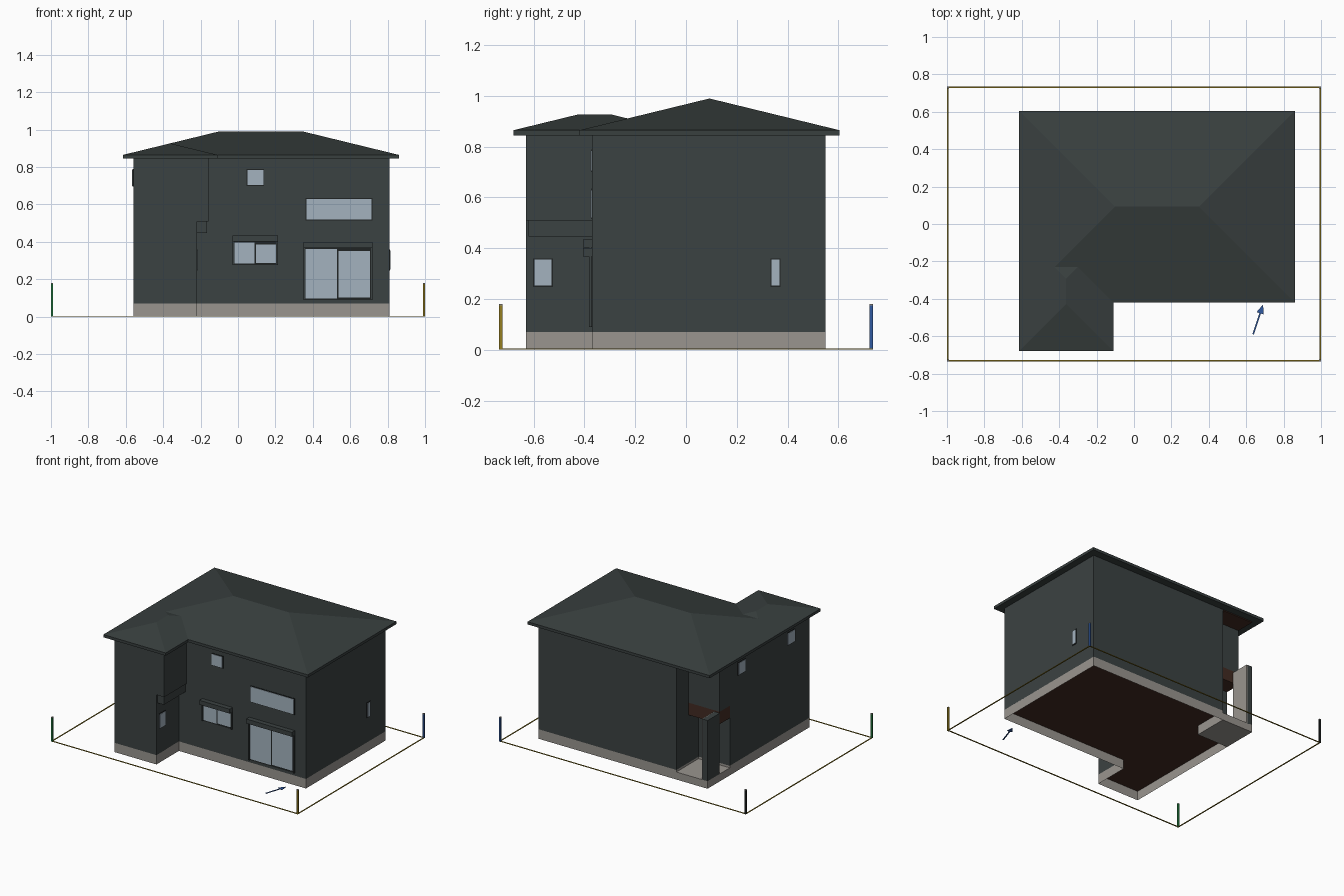
import bpy, bmesh
from mathutils import Vector

if "Cube" in bpy.data.objects:
    bpy.data.objects.remove(bpy.data.objects["Cube"])


def material(name, rgb):
    m = bpy.data.materials.new(name)
    m.diffuse_color = (*rgb, 1)
    m.use_nodes = True
    m.node_tree.nodes["Principled BSDF"].inputs["Base Color"].default_value = m.diffuse_color
    return m


WALL = material("wall slate", (0.044, 0.054, 0.054))
ROOF = material("roof slate", (0.040, 0.050, 0.049))
STONE = material("foundation grey", (0.32, 0.30, 0.275))
GLASS = material("window glass", (0.37, 0.45, 0.52))
BROWN = material("wood brown", (0.055, 0.024, 0.016))
FRAME = material("frame black", (0.014, 0.017, 0.017))
YELLOW = material("boundary yellow", (0.30, 0.21, 0.015))
GREEN = material("marker green", (0.02, 0.24, 0.06))
BLUE = material("marker blue", (0.03, 0.10, 0.35))


def finish(name, bm, *mats):
    bmesh.ops.recalc_face_normals(bm, faces=bm.faces)
    me = bpy.data.meshes.new(name)
    bm.to_mesh(me)
    bm.free()
    for m in mats:
        me.materials.append(m)
    ob = bpy.data.objects.new(name, me)
    bpy.context.collection.objects.link(ob)
    return ob


def prism(name, outline, z0, z1, mat, under=None, wall=0):
    """Extrude an outline; 'under' colours the bottom, 'wall' hollows it."""
    bm = bmesh.new()
    f = bm.faces.new([bm.verts.new((x, y, z0)) for x, y in outline])
    if wall:
        bmesh.ops.inset_individual(bm, faces=[f], thickness=wall)
        bmesh.ops.delete(bm, geom=[f], context='FACES_ONLY')
    r = bmesh.ops.extrude_face_region(bm, geom=bm.faces[:], use_keep_orig=True)
    for v in r["geom"]:
        if isinstance(v, bmesh.types.BMVert):
            v.co.z = z1
    ob = finish(name, bm, mat, *([under] if under else []))
    if under:
        for p in ob.data.polygons:
            p.material_index = int(p.normal.z < -0.5)
    return ob


def box(name, x, y, z, mat, under=None):
    rect = [(x[0], y[0]), (x[1], y[0]), (x[1], y[1]), (x[0], y[1])]
    return prism(name, rect, z[0], z[1], mat, under)


def hip_roof(name, x0, x1, y0, y1):
    """Hipped roof with a square-cut eave; the ridge follows the long side."""
    h = min(x1 - x0, y1 - y0) / 2
    top = 0.865 + h * 0.244
    bm = bmesh.new()
    rect = [(x0, y0), (x1, y0), (x1, y1), (x0, y1)]
    lo = [bm.verts.new((x, y, 0.845)) for x, y in rect]
    hi = [bm.verts.new((x, y, 0.865)) for x, y in rect]
    a = bm.verts.new((x0 + h, y0 + h, top))
    b = bm.verts.new((x1 - h, y1 - h, top))
    bm.faces.new(lo)
    for i in range(4):
        j = (i + 1) % 4
        bm.faces.new((lo[i], lo[j], hi[j], hi[i]))
    ends = [a, b, b, a] if x1 - x0 > y1 - y0 else [a, a, b, b]
    for i in range(4):
        j = (i + 1) % 4
        tip = [ends[j], ends[i]] if ends[i] != ends[j] else [ends[i]]
        bm.faces.new([hi[i], hi[j]] + tip)
    return finish(name, bm, ROOF)


def window(name, axis, sign, at, a, z, frame=True):
    """Thin glass plate on a dark frame plate, facing along one axis."""
    def plate(n, g, depth, mat):
        d = sorted((at - sign * 0.003, at + sign * depth))
        s = (a[0] - g, a[1] + g)
        zz = (z[0] - g, z[1] + g)
        box(n, *((d, s) if axis == 'x' else (s, d)), zz, mat)
    if frame:
        plate(name + "_frame", 0.005, 0.003, FRAME)
    plate(name + "_glass", 0, 0.006, GLASS)


# Outlines, with the entrance notch in the back left corner
L, R, F, B, W = -0.56, 0.81, -0.37, 0.55, -0.63
PX, PY, UY = -0.307, 0.293, 0.41


def outline(wing_x, notch_y):
    return [(L, W), (wing_x, W), (wing_x, F), (R, F), (R, B),
            (PX, B), (PX, notch_y), (L, notch_y)]


# Foundation, walls and floors
prism("foundation", outline(-0.22, PY), 0, 0.07, STONE, wall=0.03)
prism("lower_walls", outline(-0.22, PY), 0.068, 0.51, WALL, BROWN)
prism("upper_walls", outline(-0.157, UY), 0.51, 0.855, WALL)
box("wing_bracket", (-0.23, -0.167), (-0.62, F + 0.01), (0.447, 0.51), WALL)

# Entrance porch
box("porch_floor", (L, PX), (PY, B), (0, 0.055), STONE)
box("porch_beam", (L, PX), (PY, UY), (0.42, 0.51), BROWN)
box("porch_ceiling", (L, PX), (UY, B), (0.838, 0.847), BROWN)
box("porch_screen", (L, L + 0.04), (0.41, B), (0.05, 0.5), WALL)
box("porch_screen_lining", (L + 0.04, L + 0.046), (0.41, B), (0.05, 0.5), STONE)

# Roofs
hip_roof("main_roof", -0.615, 0.86, -0.42, 0.605)
hip_roof("wing_roof", -0.615, -0.11, -0.68, -0.04)

# Plain windows
window("front_small_window", 'y', -1, F, (0.05, 0.135), (0.705, 0.785))
window("front_wide_window", 'y', -1, F, (0.365, 0.715), (0.52, 0.63))
window("right_window", 'x', 1, R, (0.337, 0.368), (0.253, 0.355))
window("wing_window", 'x', 1, -0.22, (-0.597, -0.53), (0.253, 0.355))
window("left_window_a", 'x', -1, L, (0.112, 0.196), (0.70, 0.785))
window("left_window_b", 'x', -1, L, (-0.456, -0.372), (0.70, 0.785))

# Sliding windows with shutter boxes
for name, x0, x1, z0, z1 in (("kitchen", -0.03, 0.215, 0.275, 0.435),
                             ("terrace", 0.35, 0.72, 0.09, 0.40)):
    mid = (x0 + x1) / 2
    box(name + "_frame", (x0, x1), (F - 0.004, F + 0.002), (z0, z1 - 0.03), FRAME)
    for side in (x0, x1 - 0.008):
        box(name + "_rail", (side, side + 0.008), (F - 0.012, F), (z0, z1 - 0.03), WALL)
    box(name + "_shutter_box", (x0, x1), (F - 0.035, F), (z1 - 0.032, z1), WALL)
    window(name + "_left", 'y', -1, F, (x0 + 0.012, mid - 0.005),
           (z0 + 0.008, z1 - 0.038), False)
    window(name + "_right", 'y', -1, F, (mid + 0.003, x1 - 0.013),
           (z0 + 0.013, z1 - 0.048), False)

# Site boundary lines and corner markers
for s in (-1, 1):
    box("boundary_side", sorted((s, s * 0.992)), (-0.73, 0.735), (0, 0.004), YELLOW)
    y = s * 0.73
    box("boundary_end", (-1, 1), (y - 0.004, y + 0.004), (0, 0.004), YELLOW)
for name, x, y, mat in (("green", -1, -1, GREEN), ("yellow", 1, -1, YELLOW),
                        ("blue", 1, 1, BLUE), ("black", -1, 1, FRAME)):
    cx, cy = x * 0.994, y * 0.73
    bx, by = (cx - 0.006, cx + 0.006), (cy - 0.006, cy + 0.006)
    box(name + "_marker", bx, by, (0, 0.175), mat)
    box(name + "_marker_cap", bx, by, (0.175, 0.18), STONE)

# Flat direction arrow on the ground
tail, tip = Vector((0.637, -0.59)), Vector((0.69, -0.43))
d = (tip - tail).normalized()
n = Vector((-d.y, d.x))
neck = tip - d * 0.05
prism("ground_arrow", [tail - n * 0.004, neck - n * 0.004, neck - n * 0.02, tip,
                       neck + n * 0.02, neck + n * 0.004, tail + n * 0.004],
      0, 0.004, BLUE)
